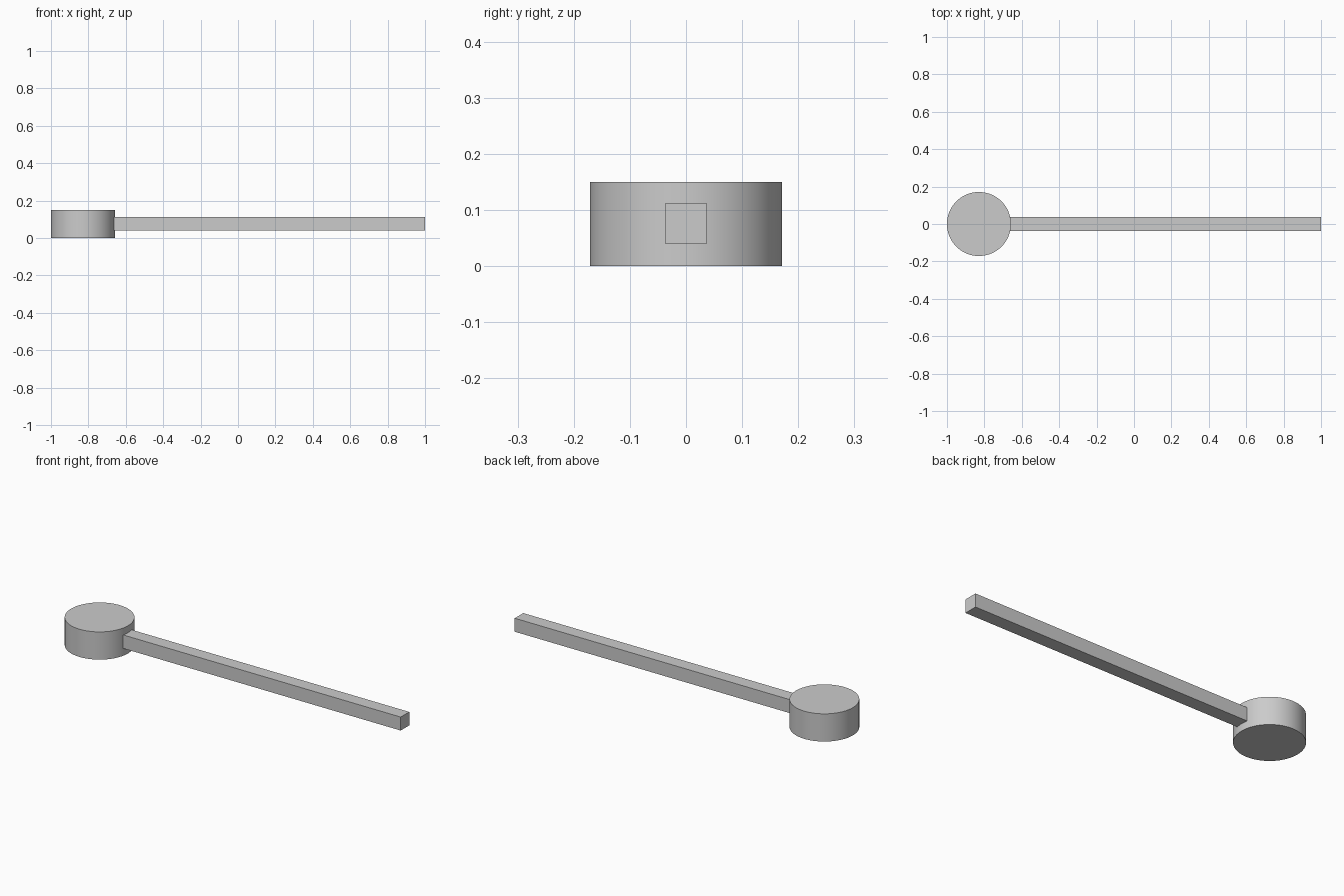
import bpy
import math

# Remove the default cube
cube = bpy.data.objects.get("Cube")
if cube:
    bpy.data.objects.remove(cube, do_unlink=True)

# Single plain grey
grey = bpy.data.materials.new("light_grey")
grey.use_nodes = True
colour = (0.6, 0.6, 0.6, 1)
grey.diffuse_color = colour
grey.node_tree.nodes["Principled BSDF"].inputs["Base Color"].default_value = colour

HEIGHT = 0.15
RADIUS = 0.171
THICK = 0.073
START, END = -0.662, 1.0


def finish(name):
    obj = bpy.context.object
    obj.name = obj.data.name = name
    obj.data.materials.append(grey)
    return obj


# Round head with a smooth wall and sharp rims
bpy.ops.mesh.primitive_cylinder_add(vertices=96, radius=RADIUS, depth=HEIGHT,
                                    location=(RADIUS - 1, 0, HEIGHT / 2))
finish("round_head")
bpy.ops.object.shade_smooth_by_angle(angle=math.radians(30))

# Square bar handle, its end just buried in the head
bpy.ops.mesh.primitive_cube_add(size=1, location=((START + END) / 2, 0, 0.076))
handle = finish("handle_bar")
handle.scale = (END - START, THICK, THICK)
bpy.ops.object.transform_apply(location=False, rotation=False, scale=True)
